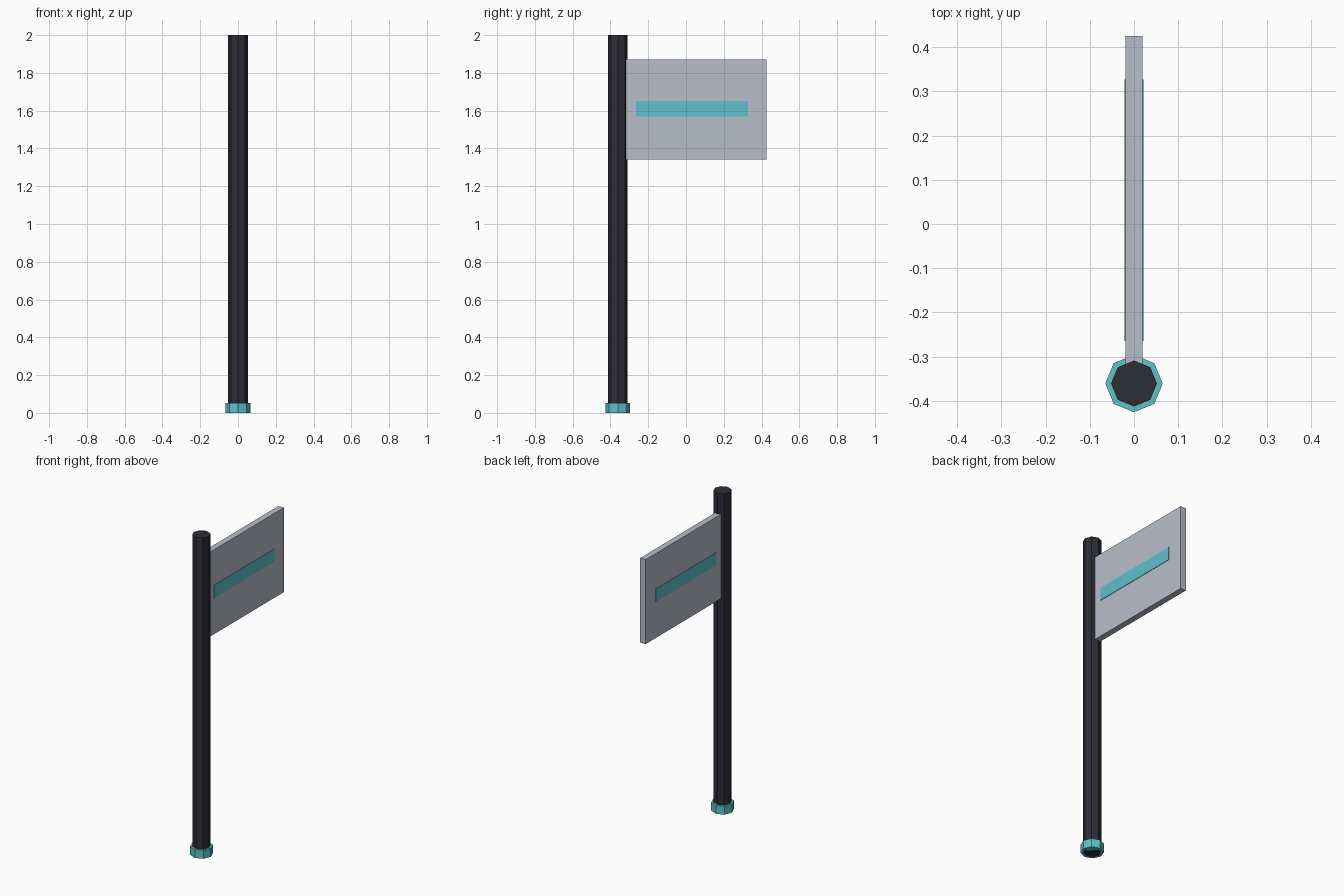
import bpy

default_cube = bpy.data.objects.get("Cube")
if default_cube:
    bpy.data.objects.remove(default_cube, do_unlink=True)


def make_material(name, rgb):
    mat = bpy.data.materials.new(name)
    mat.use_nodes = True
    colour = (*rgb, 1.0)
    mat.diffuse_color = colour
    mat.node_tree.nodes["Principled BSDF"].inputs["Base Color"].default_value = colour
    return mat


def finish(name, mat):
    obj = bpy.context.object
    obj.name = obj.data.name = name
    obj.data.materials.append(mat)
    return obj


def octagon_post(name, radius, bottom, top, mat):
    bpy.ops.mesh.primitive_cylinder_add(
        vertices=8, radius=radius, depth=top - bottom,
        location=(0, POST_Y, (bottom + top) / 2))
    return finish(name, mat)


def box(name, low, high, mat):
    centre = [(a + b) / 2 for a, b in zip(low, high)]
    bpy.ops.mesh.primitive_cube_add(size=1, location=centre)
    obj = finish(name, mat)
    size = [b - a for a, b in zip(low, high)]
    for vert in obj.data.vertices:
        vert.co = [c * s for c, s in zip(vert.co, size)]
    return obj


POST_Y = -0.361
charcoal = make_material("charcoal", (0.026, 0.026, 0.037))
pale_grey = make_material("pale grey", (0.475, 0.515, 0.59))
teal = make_material("teal", (0.112, 0.533, 0.597))

# Upright post and its wider foot
octagon_post("post", 0.052, 0.0, 2.0, charcoal)
octagon_post("foot_collar", 0.065, 0.0, 0.053, teal)

# Sign panel let into the back of the post
box("sign_panel", (-0.019, -0.32, 1.342), (0.019, 0.426, 1.87), pale_grey)

# Thin raised stripe on each face of the panel
for side, label in ((-1, "right"), (1, "left")):
    inner, outer = sorted((side * 0.018, side * 0.022))
    box(f"stripe_{label}", (inner, -0.265, 1.57), (outer, 0.327, 1.65), teal)
